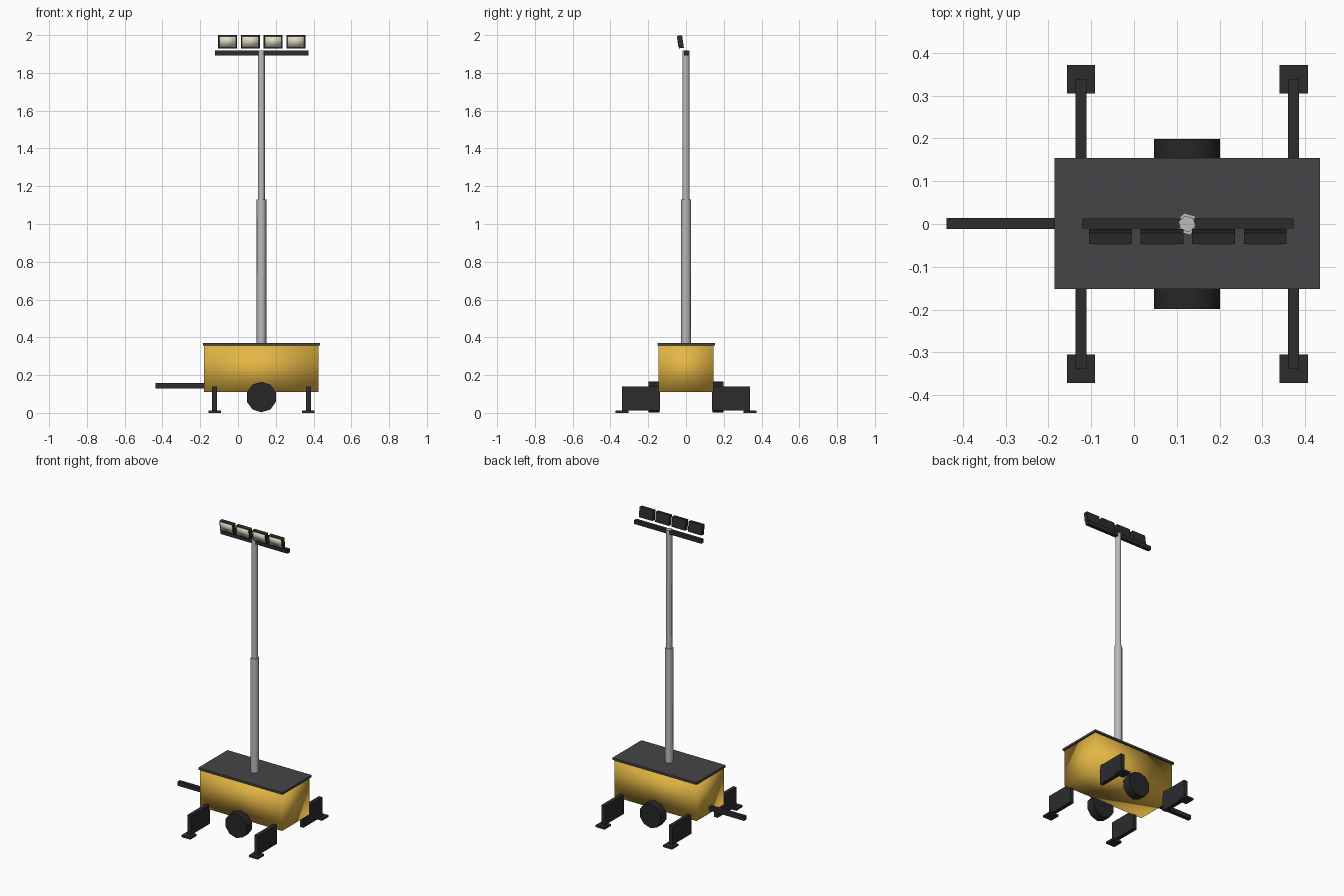
import bpy
from math import radians, pi

if "Cube" in bpy.data.objects:
    bpy.data.objects.remove(bpy.data.objects["Cube"])


def material(name, rgb):
    m = bpy.data.materials.new(name)
    m.diffuse_color = (*rgb, 1)
    m.use_nodes = True
    m.node_tree.nodes["Principled BSDF"].inputs["Base Color"].default_value = m.diffuse_color
    return m


YELLOW = material("yellow_paint", (0.78, 0.47, 0.06))
DARK = material("dark_metal", (0.025, 0.025, 0.027))
LID = material("lid_grey", (0.06, 0.06, 0.065))
RUBBER = material("rubber", (0.02, 0.02, 0.02))
STEEL = material("steel", (0.5, 0.5, 0.5))
GLASS = material("lamp_glass", (0.75, 0.7, 0.55))


def finish(ob, name, mat, smooth):
    ob.name = name
    ob.data.materials.append(mat)
    for p in ob.data.polygons:
        p.use_smooth = smooth
    return ob


def box(name, x, y, z, mat, smooth=False, tilt=0):
    """Box from (min, max) ranges, optionally tilted about x."""
    bpy.ops.mesh.primitive_cube_add(size=1)
    ob = bpy.context.object
    for v in ob.data.vertices:
        for i, r in enumerate((x, y, z)):
            v.co[i] *= r[1] - r[0]
    ob.location = [(r[0] + r[1]) / 2 for r in (x, y, z)]
    ob.rotation_euler.x = tilt
    return finish(ob, name, mat, smooth)


def cylinder(name, sides, radius, depth, loc, rot, mat):
    bpy.ops.mesh.primitive_cylinder_add(vertices=sides, radius=radius, depth=depth,
                                        location=loc, rotation=rot)
    ob = finish(bpy.context.object, name, mat, False)
    bpy.ops.object.shade_smooth_by_angle(angle=radians(65))
    return ob


MX = 0.124  # centre of the trailer body

# Generator body, lid and tow bar
box("body", (-0.18, 0.427), (-0.145, 0.145), (0.11, 0.357), YELLOW, True)
box("lid", (-0.186, 0.435), (-0.152, 0.154), (0.357, 0.371), LID)
box("tow_bar", (-0.438, -0.175), (-0.012, 0.014), (0.13, 0.157), DARK)

# Wheels
for side, s in (("right", -1), ("left", 1)):
    cylinder("wheel_" + side, 10, 0.081, 0.06, (MX, s * 0.169, 0.084),
             (pi / 2, 0, 0), RUBBER)

# Outriggers with foot pads
for end, x in (("front", -0.124), ("rear", 0.373)):
    for side, s in (("right", -1), ("left", 1)):
        tag = f"{end}_{side}"
        box("outrigger_" + tag, (x - 0.013, x + 0.013),
            sorted((s * 0.138, s * 0.338)), (0.012, 0.14), DARK)
        box("foot_" + tag, (x - 0.033, x + 0.033),
            sorted((s * 0.305, s * 0.372)), (0, 0.013), DARK)

# Telescopic mast
cylinder("mast_lower", 6, 0.0265, 0.765, (MX, 0, 0.7475), (0, 0, radians(15)), STEEL)
cylinder("mast_upper", 6, 0.0195, 0.80, (MX, 0, 1.519), (0, 0, radians(15)), STEEL)

# Lamp bar with four tilted floodlights
box("lamp_bar", (-0.122, 0.373), (-0.011, 0.013), (1.892, 1.918), DARK)
for i in range(4):
    x = -0.055 + i * 0.1205
    t = radians(8)
    box(f"lamp_housing_{i+1}", (x - 0.05, x + 0.05), (-0.042, -0.016),
        (1.931, 1.998), DARK, tilt=t)
    box(f"lamp_glass_{i+1}", (x - 0.044, x + 0.044), (-0.0445, -0.036),
        (1.936, 1.993), GLASS, True, tilt=t)
